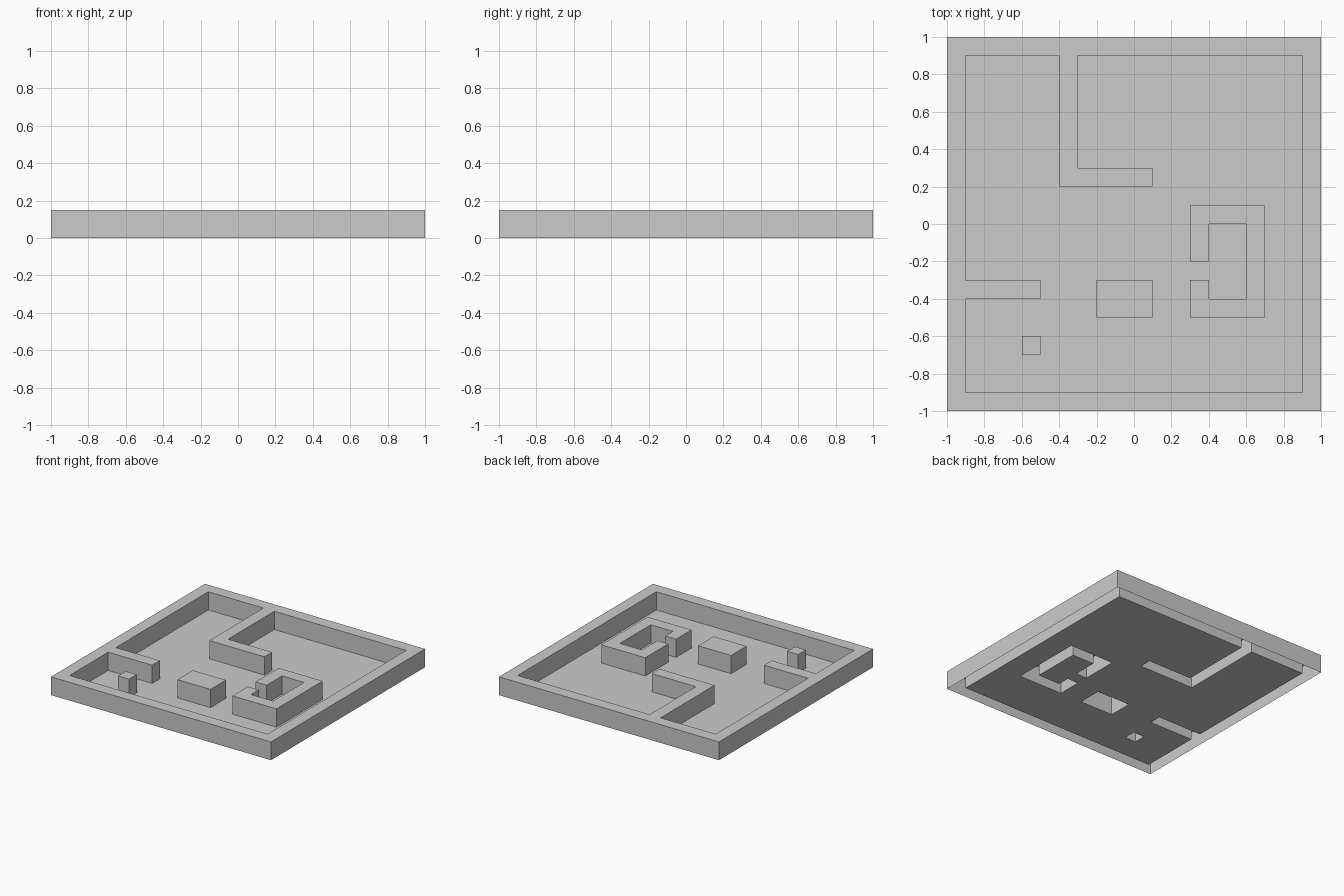
import bpy, bmesh

if "Cube" in bpy.data.objects:
    bpy.data.objects.remove(bpy.data.objects["Cube"])

HEIGHT = 0.15

# wall footprints (x0, y0, x1, y1) on the 0.1 tile grid
WALLS = [
    (-1, -1, 1, -0.9), (-1, 0.9, 1, 1), (-1, -1, -0.9, 1), (0.9, -1, 1, 1),   # outer rim
    (-0.4, 0.2, -0.3, 0.9), (-0.4, 0.2, 0.1, 0.3),                            # L-shaped wall
    (-0.9, -0.4, -0.5, -0.3),                                                 # side stub
    (-0.6, -0.7, -0.5, -0.6),                                                 # small post
    (-0.2, -0.5, 0.1, -0.3),                                                  # block
    (0.3, 0, 0.7, 0.1), (0.6, -0.5, 0.7, 0.1), (0.3, -0.5, 0.7, -0.4),        # small room
    (0.3, -0.2, 0.4, 0.1), (0.3, -0.5, 0.4, -0.3),                            # room door sides
]


def is_wall(c):
    return any(x0 < c.x < x1 and y0 < c.y < y1 for x0, y0, x1, y1 in WALLS)


# tiled floor sheet
bm = bmesh.new()
bmesh.ops.create_grid(bm, x_segments=20, y_segments=20, size=1)

# raise the wall tiles, leaving them open underneath
tiles = [f for f in bm.faces if is_wall(f.calc_center_median())]
raised = bmesh.ops.extrude_face_region(bm, geom=tiles)["geom"]
verts = [v for v in raised if isinstance(v, bmesh.types.BMVert)]
bmesh.ops.translate(bm, verts=verts, vec=(0, 0, HEIGHT))
under = [f for f in bm.faces
         if all(abs(v.co.z) < 1e-5 for v in f.verts) and is_wall(f.calc_center_median())]
bmesh.ops.delete(bm, geom=under, context='FACES')
bmesh.ops.recalc_face_normals(bm, faces=bm.faces[:])

# keep the sheet facing upward
if sum(f.normal.z * f.calc_area() for f in bm.faces) < 0:
    bmesh.ops.reverse_faces(bm, faces=bm.faces[:])

mesh = bpy.data.meshes.new("floor_plan")
bm.to_mesh(mesh)
bm.free()
bpy.context.collection.objects.link(bpy.data.objects.new("floor_plan", mesh))
